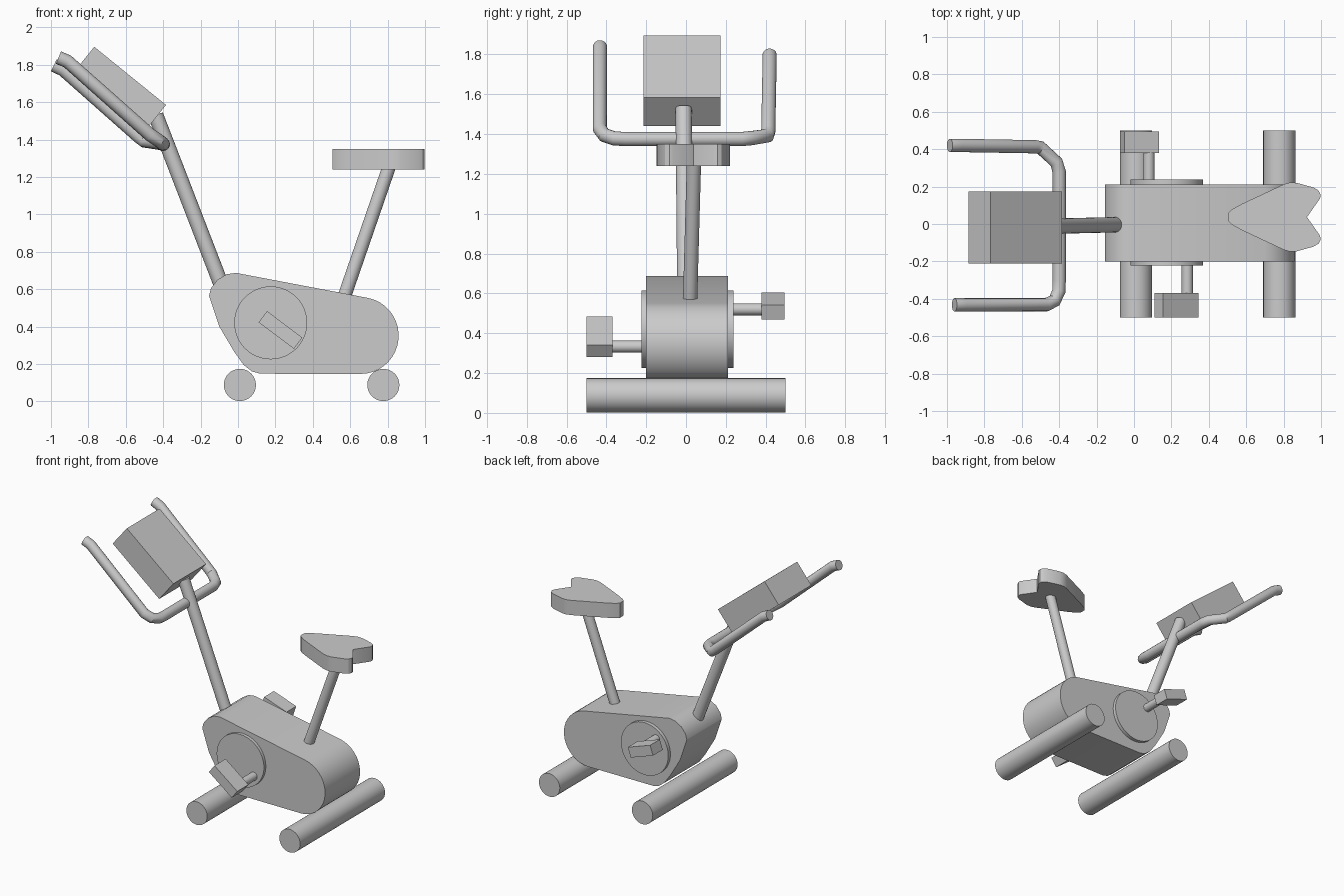
import bpy, bmesh, math
from mathutils import Vector

if "Cube" in bpy.data.objects:
    bpy.data.objects.remove(bpy.data.objects["Cube"])


def finish(name, bm, smooth=True):
    bmesh.ops.recalc_face_normals(bm, faces=bm.faces)
    me = bpy.data.meshes.new(name)
    bm.to_mesh(me)
    bm.free()
    if smooth:
        me.shade_smooth()
        me.set_sharp_from_angle(angle=math.radians(30))
    ob = bpy.data.objects.new(name, me)
    bpy.context.collection.objects.link(ob)
    return ob


def rod(name, a, b, r, sides=32):
    a, b = Vector(a), Vector(b)
    bm = bmesh.new()
    bmesh.ops.create_cone(bm, cap_ends=True, segments=sides, radius1=r,
                          radius2=r, depth=(b - a).length)
    ob = finish(name, bm)
    ob.location = (a + b) / 2
    ob.rotation_euler = (b - a).to_track_quat('Z', 'Y').to_euler()
    return ob


def prism(name, base, move):
    bm = bmesh.new()
    face = bm.faces.new([bm.verts.new(p) for p in base])
    ext = bmesh.ops.extrude_face_region(bm, geom=[face], use_keep_orig=True)
    verts = [g for g in ext['geom'] if isinstance(g, bmesh.types.BMVert)]
    bmesh.ops.translate(bm, verts=verts, vec=move)
    return finish(name, bm)


def box(name, centre, size, tilt):
    bm = bmesh.new()
    bmesh.ops.create_cube(bm, size=1)
    bmesh.ops.scale(bm, verts=bm.verts, vec=size)
    ob = finish(name, bm, smooth=False)
    ob.location = centre
    ob.rotation_euler.y = math.radians(tilt)
    return ob


def tube(name, points, r):
    cu = bpy.data.curves.new(name, 'CURVE')
    cu.dimensions = '3D'
    cu.bevel_depth = r
    cu.bevel_resolution = 6
    cu.use_fill_caps = True
    sp = cu.splines.new('POLY')
    sp.points.add(len(points) - 1)
    for p, co in zip(sp.points, points):
        p.co = (*co, 1)
    ob = bpy.data.objects.new(name, cu)
    bpy.context.collection.objects.link(ob)
    bpy.context.view_layer.objects.active = ob
    ob.select_set(True)
    bpy.ops.object.convert(target='MESH')
    ob = bpy.context.view_layer.objects.active
    ob.data.shade_smooth()
    ob.data.set_sharp_from_angle(angle=math.radians(30))
    ob.select_set(False)


# floor bars
for name, x in (("front_foot", 0.01), ("rear_foot", 0.777)):
    rod(name, (x, -0.5, 0.088), (x, 0.5, 0.088), 0.086)

# flywheel housing
profile = [(0.12, 0.148), (0.075, 0.16), (0.03, 0.195), (-0.02, 0.265), (-0.1, 0.4),
           (-0.155, 0.565), (-0.145, 0.605), (-0.11, 0.65), (-0.06, 0.68), (-0.01, 0.687)]
for i in range(19):
    t = math.radians(78 - i * 168 / 18)
    profile.append((0.656 + 0.203 * math.cos(t), 0.352 + 0.205 * math.sin(t)))
prism("housing", [(x, -0.2, z) for x, z in profile], (0, 0.412, 0))

# crank disc through both sides
rod("crank_disc", (0.175, -0.223, 0.42), (0.175, 0.238, 0.42), 0.195, 48)

# pedals and axles
rod("near_axle", (0.285, -0.38, 0.333), (0.285, -0.2, 0.333), 0.03)
box("near_pedal", (0.227, -0.434, 0.382), (0.236, 0.132, 0.075), 37)
rod("far_axle", (0.08, 0.2, 0.52), (0.08, 0.39, 0.52), 0.03)
box("far_pedal", (0.03, 0.437, 0.537), (0.195, 0.115, 0.075), 19)

# seat post and saddle
rod("seat_post", (0.565, 0.02, 0.55), (0.81, 0.04, 1.26), 0.036)
half = [(0.505, 0.022), (0.525, 0.042), (0.58, 0.072), (0.8, 0.175), (0.835, 0.185),
        (0.87, 0.183), (0.96, 0.158), (0.987, 0.142), (0.998, 0.12), (0.995, 0.1)]
outline = half + [(0.925, 0.0)] + [(x, -y) for x, y in reversed(half)]
prism("seat", [(x, y + 0.037, 1.24) for x, y in outline], (0, 0, 0.11))

# handlebar post and display
rod("handle_post", (-0.065, -0.003, 0.56), (-0.44, -0.012, 1.53), 0.041)
box("display", (-0.635, -0.02, 1.668), (0.494, 0.385, 0.186), 39)

# handlebar
tube("handlebar", [
    (-0.96, -0.432, 1.838), (-0.912, -0.432, 1.818), (-0.47, -0.432, 1.425),
    (-0.425, -0.41, 1.395), (-0.402, -0.36, 1.378), (-0.40, -0.3, 1.375),
    (-0.40, 0.28, 1.375), (-0.415, 0.33, 1.38), (-0.50, 0.408, 1.392),
    (-0.53, 0.413, 1.415), (-0.935, 0.42, 1.773), (-0.985, 0.42, 1.797)], 0.036)
